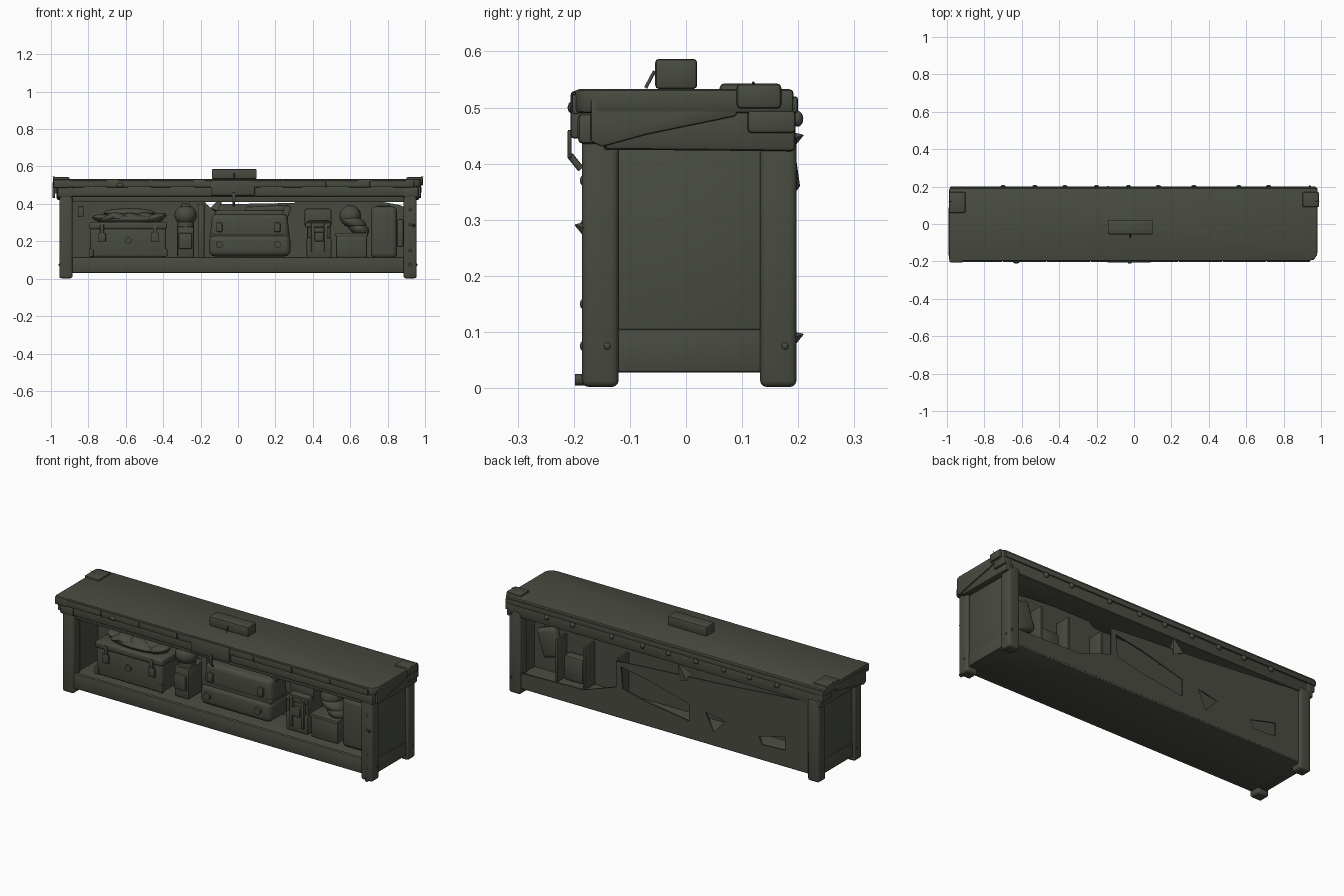
import bpy, bmesh, math, random
from mathutils import Matrix, Vector

random.seed(4)
olive = bpy.data.materials.new("dark olive")
olive.diffuse_color = (0.065, 0.071, 0.052, 1)


def finish(name, bm, bevel=0.0, segs=2):
    if bevel:
        bmesh.ops.bevel(bm, geom=bm.edges[:], offset=bevel, segments=segs,
                        profile=0.5, affect='EDGES', clamp_overlap=True)
    bmesh.ops.recalc_face_normals(bm, faces=bm.faces[:])
    me = bpy.data.meshes.new(name)
    bm.to_mesh(me)
    bm.free()
    me.materials.append(olive)
    ob = bpy.data.objects.new(name, me)
    bpy.context.collection.objects.link(ob)
    bpy.ops.object.select_all(action='DESELECT')
    ob.select_set(True)
    bpy.context.view_layer.objects.active = ob
    bpy.ops.object.shade_smooth_by_angle(angle=math.radians(35))
    return ob


def box(name, x0, x1, y0, y1, z0, z1, bevel=0.004, segs=2, tilt=0, taper=1):
    bm = bmesh.new()
    bmesh.ops.create_cube(bm, size=1)
    c = Vector(((x0 + x1) / 2, (y0 + y1) / 2, (z0 + z1) / 2))
    for v in bm.verts:
        k = taper if v.co.z > 0 else 1
        v.co = Vector((v.co.x * (x1 - x0) * k, v.co.y * (y1 - y0), v.co.z * (z1 - z0)))
    bmesh.ops.transform(bm, verts=bm.verts[:], matrix=Matrix.Translation(c) @ Matrix.Rotation(tilt, 4, 'Y'))
    return finish(name, bm, bevel, segs)


def prism(name, pts, offset, bevel=0.004):
    # flat outline pushed along a vector
    bm = bmesh.new()
    f = bm.faces.new([bm.verts.new(p) for p in pts])
    g = bmesh.ops.extrude_face_region(bm, geom=[f])["geom"]
    bmesh.ops.translate(bm, verts=[e for e in g if isinstance(e, bmesh.types.BMVert)], vec=offset)
    return finish(name, bm, bevel)


def ball(name, c, r, tilt=0):
    bm = bmesh.new()
    bmesh.ops.create_uvsphere(bm, u_segments=16, v_segments=10, radius=1)
    m = Matrix.Translation(c) @ Matrix.Rotation(tilt, 4, 'Y') @ Matrix.Diagonal((*r, 1))
    bmesh.ops.transform(bm, verts=bm.verts[:], matrix=m)
    return finish(name, bm)


def rod(name, a, b, r, r2=None, sides=12):
    a, b = Vector(a), Vector(b)
    bm = bmesh.new()
    bmesh.ops.create_cone(bm, cap_ends=True, segments=sides, radius1=r,
                          radius2=r if r2 is None else r2, depth=(b - a).length)
    q = (b - a).to_track_quat('Z', 'Y').to_matrix().to_4x4()
    bmesh.ops.transform(bm, verts=bm.verts[:], matrix=Matrix.Translation((a + b) / 2) @ q)
    return finish(name, bm)


def plate(name, loops, y, half):
    # flat sheet in the xz plane, later loops are holes
    cu = bpy.data.curves.new(name, 'CURVE')
    cu.dimensions, cu.fill_mode, cu.extrude = '2D', 'BOTH', half
    for pts in loops:
        sp = cu.splines.new('POLY')
        sp.points.add(len(pts) - 1)
        for p, (x, z) in zip(sp.points, pts):
            p.co = (x, z, 0, 1)
        sp.use_cyclic_u = True
    cu.materials.append(olive)
    ob = bpy.data.objects.new(name, cu)
    ob.location.y = y
    ob.rotation_euler.x = math.pi / 2
    bpy.context.collection.objects.link(ob)
    bpy.ops.object.select_all(action='DESELECT')
    ob.select_set(True)
    bpy.context.view_layer.objects.active = ob
    bpy.ops.object.convert(target='MESH')


# seat slab with a worn front right corner, stepped aprons
prism("seat_slab", [(-0.988, -0.198, 0.49), (0.935, -0.198, 0.49), (0.965, -0.188, 0.49), (0.98, -0.16, 0.49),
                    (0.98, 0.192, 0.49), (-0.988, 0.192, 0.49)], (0, 0, 0.043), 0.008)
box("apron_front", -0.965, 0.955, -0.188, -0.16, 0.44, 0.495, 0.006)
box("apron_front_inner", -0.9, 0.9, -0.16, -0.14, 0.41, 0.46, 0.004)
box("apron_back", -0.965, 0.965, 0.165, 0.192, 0.43, 0.5, 0.006)
box("back_rim", -0.985, 0.975, 0.17, 0.2, 0.49, 0.52, 0.006)
box("underseat_board", -0.93, 0.93, -0.16, 0.18, 0.43, 0.47)
for s in (-1, 1):
    xs = sorted((s * 0.93, s * 0.97))
    # slanted end aprons
    prism("apron_end", [(xs[0], -0.165, 0.5), (xs[0], -0.165, 0.445), (xs[0], -0.14, 0.425),
                        (xs[0], 0.195, 0.422), (xs[0], 0.195, 0.5)], (0.04, 0, 0), 0.008)
    xb = s * 0.978 - 0.014
    prism("end_batten", [(xb, -0.17, 0.515), (xb, -0.17, 0.44), (xb, -0.15, 0.43), (xb, -0.07, 0.452),
                         (xb, 0.09, 0.485), (xb, 0.09, 0.515)], (0.014, 0, 0), 0.004)
    box("end_block", *sorted((s * 0.94, s * 0.98)), 0.11, 0.195, 0.455, 0.495, 0.006)
    # end walls
    box("end_wall", *sorted((s * 0.895, s * 0.938)), -0.14, 0.16, 0.03, 0.44, 0.003)
    box("end_bottom_rail", *sorted((s * 0.9, s * 0.943)), -0.13, 0.14, 0.028, 0.105, 0.005)
    # legs with bolts
    for tag, y0, y1 in (("front", -0.185, -0.12), ("back", 0.132, 0.197)):
        box(tag + "_leg", *sorted((s * 0.885, s * 0.955)), y0, y1, 0.002, 0.455, 0.012, 3)
        for z in (0.075, 0.43):
            ball("leg_bolt", (s * 0.956, (y0 + y1) / 2 + 0.012, z), (0.004, 0.006, 0.006))
    box("front_leg_head", *sorted((s * 0.88, s * 0.965)), -0.193, -0.11, 0.435, 0.49, 0.01)
    # corner clamps on the seat
    box("corner_clamp", *sorted((s * 0.9, s * 0.99)), 0.06 if s < 0 else 0.09, 0.17, 0.498, 0.543, 0.008)
    rod("corner_spike", (s * 0.97, 0.12, 0.54), (s * 0.992, 0.12, 0.546), 0.004, 0.001, 6)
    for z in (0.075, 0.15, 0.29, 0.37):
        if s > 0:
            ball("front_bolt", (0.92, -0.185, z), (0.008, 0.004, 0.008))
box("front_left_corner_cap", -0.987, -0.91, -0.205, -0.18, 0.485, 0.53, 0.007)

# base and floor
box("base", -0.92, 0.92, -0.172, 0.185, 0.03, 0.105, 0.008)
box("front_rail", -0.89, 0.89, -0.178, -0.155, 0.03, 0.115, 0.008)

# broken back panel with torn holes
plate("back_panel", [
    [(0.9, 0.04), (0.9, 0.12), (0.5, 0.13), (0.3, 0.2), (0.3, 0.345), (0.1, 0.36), (-0.3, 0.385),
     (-0.9, 0.435), (-0.9, 0.04)],
    [(0.27, 0.32), (0.1, 0.29), (-0.15, 0.225), (-0.15, 0.13), (0.1, 0.165), (0.26, 0.2)],
    [(-0.25, 0.21), (-0.37, 0.185), (-0.3, 0.11)],
    [(-0.58, 0.16), (-0.74, 0.2), (-0.74, 0.125), (-0.6, 0.12)]], 0.182, 0.004)
# inner backing, with gaps along its top edge
plate("inner_backing", [
    [(-0.9, 0.1), (-0.9, 0.44), (-0.19, 0.44), (-0.17, 0.40), (-0.11, 0.35), (-0.1, 0.398),
     (0.3, 0.405), (0.34, 0.44), (0.72, 0.42), (0.86, 0.395), (0.9, 0.38), (0.9, 0.1)]], 0.05, 0.004)
for x in (0.32, 0.53, 0.7):
    box("back_divider", x - 0.006, x + 0.006, 0.05, 0.14, 0.1, 0.34, 0.002)
box("bent_shell", 0.56, 0.68, 0.05, 0.11, 0.11, 0.25, 0.015)
box("bent_shell_top", 0.72, 0.84, 0.05, 0.1, 0.2, 0.36, 0.02, 3, tilt=0.3)
rod("torn_splinter", (-0.12, 0.17, 0.36), (-0.09, 0.19, 0.43), 0.04, 0.004, 4)

# rim bolts at the back and battens along the front
for x in (-0.7, -0.53, -0.37, -0.2, -0.03, 0.13, 0.32, 0.56, 0.72):
    ball("rim_bolt", (x, 0.199, 0.48), (0.014, 0.01, 0.014))
for i in range(8):
    x = -0.82 + i * 0.235
    box("rim_batten", x - 0.115, x + 0.115, -0.203, -0.19, 0.489, 0.524, 0.003,
        tilt=random.uniform(-0.006, 0.006))

# box on the seat with cord and front plate
box("seat_box", -0.14, 0.1, -0.055, 0.02, 0.533, 0.587, 0.007)
rod("seat_box_cord", (-0.02, -0.056, 0.565), (-0.02, -0.072, 0.535), 0.003)
box("front_plate", -0.145, 0.09, -0.206, -0.18, 0.445, 0.528, 0.006)
box("front_strap", -0.032, -0.014, -0.211, -0.204, 0.41, 0.46, 0.002)
rod("strap_hook", (-0.023, -0.207, 0.415), (-0.023, -0.187, 0.39), 0.006)
ball("front_knob", (-0.63, -0.2, 0.50), (0.02, 0.011, 0.012))

# suitcase
box("suitcase", -0.79, -0.385, -0.12, 0.05, 0.115, 0.275, 0.012, 3)
box("suitcase_lid", -0.795, -0.38, -0.125, 0.05, 0.265, 0.302, 0.01, 3)
for x in (-0.727, -0.445):
    box("suitcase_clasp", x - 0.02, x + 0.02, -0.132, -0.115, 0.195, 0.245, 0.004)
    box("suitcase_strap", x - 0.01, x + 0.01, -0.13, -0.115, 0.24, 0.29, 0.003)
rod("suitcase_lock", (-0.587, -0.133, 0.205), (-0.587, -0.115, 0.205), 0.017, sides=16)
for x in (-0.785, -0.39):
    box("suitcase_corner", x - 0.012, x + 0.012, -0.127, -0.1, 0.118, 0.16, 0.005)
# folded cloth on the suitcase
for i in range(8):
    x = -0.72 + i * 0.04
    ball("cloth_fold", (x, -0.035 + random.uniform(-0.03, 0.02), 0.325),
         (0.06, 0.05, random.uniform(0.018, 0.028)), random.uniform(-0.35, 0.35))
ball("cloth_base", (-0.58, -0.04, 0.315), (0.18, 0.07, 0.028))
ball("cloth_top", (-0.58, 0.0, 0.352), (0.14, 0.04, 0.025))
box("wall_tag", -0.855, -0.825, 0.035, 0.05, 0.33, 0.385, 0.003)

# canteen
box("canteen_case", -0.325, -0.235, -0.1, 0.05, 0.11, 0.28, 0.012)
box("canteen_pocket", -0.318, -0.245, -0.115, -0.09, 0.16, 0.245, 0.008)
ball("canteen_head", (-0.28, -0.05, 0.34), (0.06, 0.06, 0.055))
rod("canteen_neck", (-0.28, -0.05, 0.27), (-0.28, -0.05, 0.31), 0.045)
box("canteen_cap", -0.305, -0.255, -0.08, -0.02, 0.378, 0.402, 0.006)
box("inner_post", -0.215, -0.18, -0.02, 0.05, 0.11, 0.4, 0.006)

# large travel bag
box("bag_body", -0.155, 0.28, -0.12, 0.05, 0.12, 0.235, 0.03, 4)
box("bag_top", -0.15, 0.275, -0.095, 0.05, 0.215, 0.345, 0.025, 4, taper=0.95)
box("bag_seam", -0.153, 0.278, -0.108, 0.05, 0.225, 0.24, 0.005)
for x in (-0.1, 0.21):
    rod("bag_knob", (x, -0.135, 0.182), (x, -0.11, 0.182), 0.019, sides=16)
    box("bag_buckle", x - 0.016, x + 0.016, -0.108, -0.085, 0.25, 0.3, 0.005)
box("bag_roll", -0.12, 0.26, -0.03, 0.05, 0.335, 0.365, 0.012, 3)
box("bag_flap", 0.04, 0.27, 0.0, 0.05, 0.34, 0.39, 0.006, tilt=-0.05)
box("bag_side_tag", 0.24, 0.275, -0.05, -0.02, 0.32, 0.39, 0.005, tilt=0.3)

# field pack
box("pack_upper", 0.355, 0.5, -0.05, 0.05, 0.28, 0.375, 0.01)
box("pack_body", 0.365, 0.5, -0.1, 0.05, 0.11, 0.22, 0.01)
box("pack_middle", 0.37, 0.495, -0.09, 0.05, 0.2, 0.31, 0.012)
box("pack_flap", 0.36, 0.495, -0.1, 0.03, 0.275, 0.3, 0.006)
for x in (0.4, 0.47):
    box("pack_strap", x - 0.009, x + 0.009, -0.108, -0.08, 0.14, 0.3, 0.003)
box("pack_pocket", 0.41, 0.46, -0.115, -0.09, 0.2, 0.25, 0.006)

# small crate with cap and cloth
box("small_crate", 0.525, 0.69, -0.11, 0.05, 0.115, 0.235, 0.008)
box("crate_lid", 0.52, 0.695, -0.115, 0.05, 0.225, 0.245, 0.005)
ball("round_cap", (0.6, -0.03, 0.335), (0.058, 0.06, 0.058))
ball("cap_brim", (0.62, -0.04, 0.3), (0.07, 0.06, 0.035), 0.35)
ball("crumpled_cloth", (0.645, -0.04, 0.268), (0.06, 0.06, 0.035), 0.4)

# fuel can
box("fuel_can", 0.71, 0.85, -0.11, 0.05, 0.11, 0.385, 0.025, 4)
box("can_handle", 0.745, 0.815, -0.06, 0.0, 0.38, 0.395, 0.006)
box("can_side_bracket", 0.85, 0.885, -0.06, -0.01, 0.17, 0.32, 0.01)

# small splinters and pegs
for y, z, d in ((-0.186, 0.285, -1), (0.197, 0.09, 1), (0.197, 0.445, 1)):
    rod("splinter", (0.94, y - d * 0.005, z), (0.94, y + d * 0.012, z + 0.006), 0.012, 0.001, 4)
rod("foot_peg", (0.93, -0.198, 0.015), (0.93, -0.18, 0.015), 0.01)
